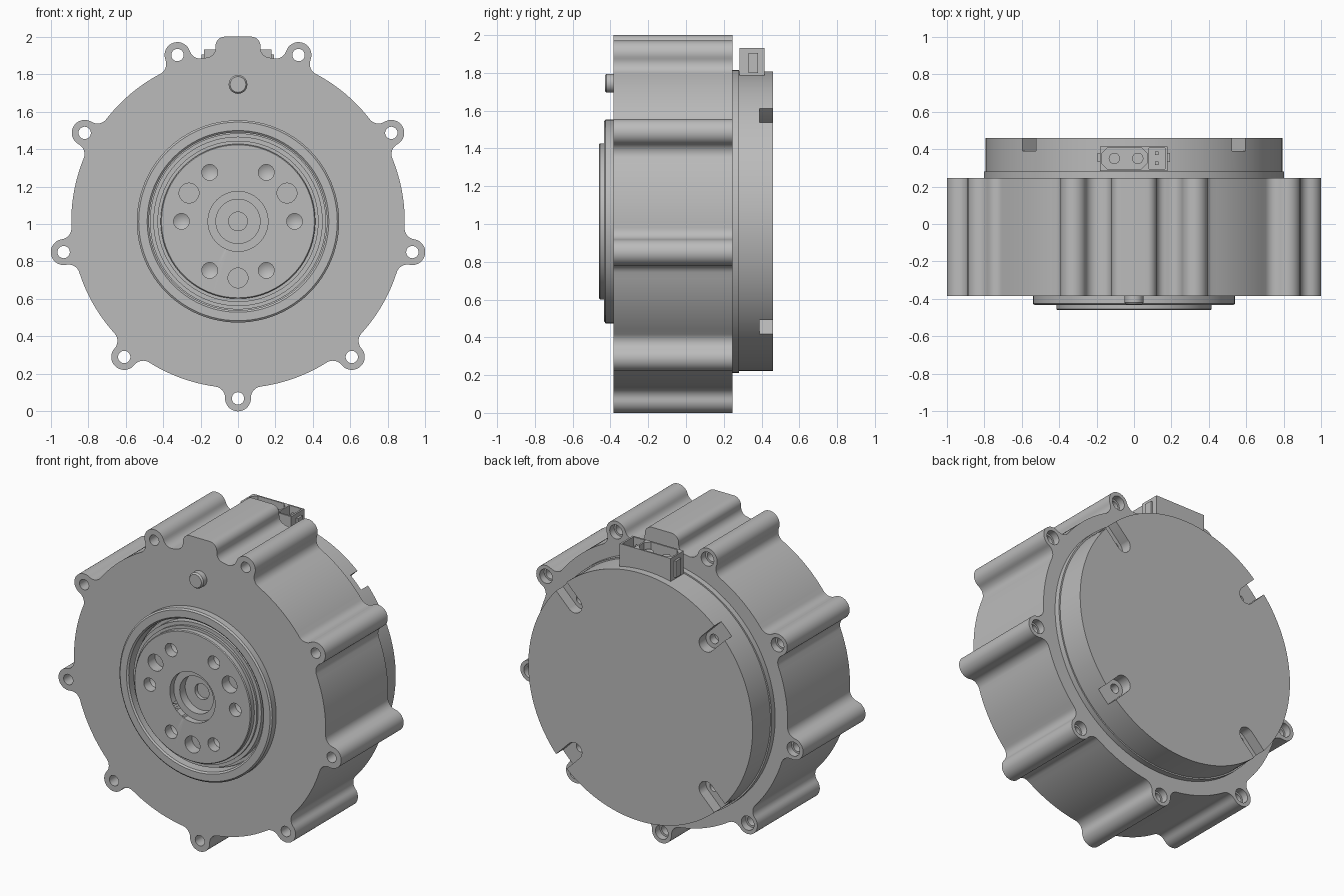
import bpy, bmesh
from math import sin, cos, pi, radians, sqrt, acos, atan2
from mathutils import Vector, Matrix

if "Cube" in bpy.data.objects:
    bpy.data.objects.remove(bpy.data.objects["Cube"])

AXIS_Z = 1.014      # height of the motor axis
BODY_R = 0.89
LUG_R, LUG_DIST, FILLET = 0.069, 0.945, 0.06
LUG_ANGLES = [radians(-90 + 40 * i) for i in range(9)]

grey = bpy.data.materials.new("machined grey")
grey.use_nodes = True
grey.diffuse_color = (0.5, 0.5, 0.5, 1)
grey.node_tree.nodes["Principled BSDF"].inputs["Base Color"].default_value = (0.5, 0.5, 0.5, 1)


def finish(name, bm):
    bmesh.ops.remove_doubles(bm, verts=bm.verts, dist=1e-5)
    bmesh.ops.recalc_face_normals(bm, faces=bm.faces)
    mesh = bpy.data.meshes.new(name)
    bm.to_mesh(mesh)
    bm.free()
    mesh.materials.append(grey)
    obj = bpy.data.objects.new(name, mesh)
    bpy.context.collection.objects.link(obj)
    return obj


def lathe(name, profile, x=0, z=0, steps=96):
    """Spin a (radius, y) profile about a y-parallel line; x, z are relative to the axis."""
    bm = bmesh.new()
    verts = [bm.verts.new((r, y, 0)) for r, y in profile]
    edges = [bm.edges.new(pair) for pair in zip(verts, verts[1:])]
    bmesh.ops.spin(bm, geom=verts + edges, cent=(0, 0, 0), axis=(0, 1, 0),
                   angle=2 * pi, steps=steps)
    bmesh.ops.translate(bm, verts=bm.verts, vec=(x, 0, AXIS_Z + z))
    return finish(name, bm)


def rod(name, r, y0, y1, x=0, z=0, steps=32):
    return lathe(name, [(0, y0), (r, y0), (r, y1), (0, y1)], x, z, steps)


def prism(name, points, base, vec):
    """Extrude a closed outline of 3D points along vec."""
    bm = bmesh.new()
    face = bm.faces.new([bm.verts.new(Vector(p) + Vector(base)) for p in points])
    new = bmesh.ops.extrude_face_region(bm, geom=[face], use_keep_orig=True)["geom"]
    bmesh.ops.translate(bm, vec=vec, verts=[v for v in new if isinstance(v, bmesh.types.BMVert)])
    return finish(name, bm)


def box(name, lo, hi, turn=0):
    bm = bmesh.new()
    bmesh.ops.create_cube(bm, size=1)
    lo, hi = Vector(lo), Vector(hi)
    bmesh.ops.scale(bm, vec=hi - lo, verts=bm.verts)
    bmesh.ops.translate(bm, vec=(lo + hi) / 2, verts=bm.verts)
    if turn:
        bmesh.ops.rotate(bm, verts=bm.verts, cent=(0, 0, AXIS_Z),
                         matrix=Matrix.Rotation(-turn, 3, 'Y'))
    return finish(name, bm)


def cut(obj, cutters):
    for c in cutters:
        mod = obj.modifiers.new("cut", 'BOOLEAN')
        mod.operation, mod.solver, mod.object = 'DIFFERENCE', 'EXACT', c
    graph = bpy.context.evaluated_depsgraph_get()
    mesh = bpy.data.meshes.new_from_object(obj.evaluated_get(graph))
    obj.modifiers.clear()
    obj.data = mesh
    for c in cutters:
        bpy.data.objects.remove(c)


def polar(r, a):
    return Vector((r * cos(a), r * sin(a)))


def arc(center, r, a0, a1, n):
    return [center + polar(r, a0 + (a1 - a0) * i / n) for i in range(n + 1)]


# Housing outline: body arcs, filleted round lugs and one flat-topped tab
fd = BODY_R + FILLET
half = acos((fd ** 2 + LUG_DIST ** 2 - (LUG_R + FILLET) ** 2) / (2 * fd * LUG_DIST))


def lug_points(t):
    lug, before, after = polar(LUG_DIST, t), polar(fd, t - half), polar(fd, t + half)
    d0, d1 = before - lug, after - lug
    a0 = atan2(d0.y, d0.x) - t
    a0 = atan2(sin(a0), cos(a0)) + t
    sweep = 2 * (t - a0)
    pts = arc(before, FILLET, t - half + pi, a0 + pi, 8)
    # the fillet turns the short way round
    turn = atan2(sin(a0 - t + half), cos(a0 - t + half))
    pts = arc(before, FILLET, t - half + pi, t - half + pi + turn, 8)
    pts += arc(lug, LUG_R, a0, a0 + sweep, 20)[1:-1]
    pts += arc(after, FILLET, t + half + pi - turn, t + half + pi, 8)
    return pts


def tab_points():
    f, w, top, c = 0.05, 0.12, 0.986, 0.05
    cen = Vector((w + f, sqrt((BODY_R + f) ** 2 - (w + f) ** 2)))
    start = atan2(cen.y, cen.x) + pi
    right = arc(cen, f, start, pi, 8) + arc(Vector((w - c, top - c)), c, 0, pi / 2, 8)
    return right + [Vector((-p.x, p.y)) for p in reversed(right)]


outline = []
groups = [lug_points(t) for t in LUG_ANGLES]
groups.insert(5, tab_points())
for i, g in enumerate(groups):
    nxt = groups[(i + 1) % len(groups)]
    a0, a1 = atan2(g[-1].y, g[-1].x), atan2(nxt[0].y, nxt[0].x)
    outline += g + arc(Vector((0, 0)), BODY_R, a0, a0 + (a1 - a0) % (2 * pi), 12)[1:-1]

housing = prism("housing", [(p.x, 0, p.y) for p in outline], (0, -0.385, AXIS_Z), (0, 0.63, 0))
cutters = [rod("hub_bore", 0.475, -0.6, -0.34, steps=96)]
for t in LUG_ANGLES:
    p = polar(LUG_DIST, t)
    cutters.append(lathe("bolt_hole", [(0, -0.6), (0.033, -0.6), (0.033, 0.2), (0.045, 0.2),
                                       (0.045, 0.4), (0, 0.4)], p.x, p.y, 24))
cut(housing, cutters)

# Front: raised collar, output hub and locating pin
collar = lathe("front_collar", [(0.475, -0.38), (0.54, -0.38), (0.54, -0.425), (0.53, -0.433),
                                (0.485, -0.433), (0.475, -0.425), (0.475, -0.38)])
hub = lathe("output_hub", [(0, -0.3), (0.47, -0.3), (0.47, -0.36), (0.452, -0.36), (0.452, -0.41),
                           (0.43, -0.41), (0.43, -0.425), (0.413, -0.425), (0.413, -0.455),
                           (0.408, -0.46), (0, -0.46)])
cutters = [lathe("hub_center", [(0, -0.6), (0.16, -0.6), (0.16, -0.42), (0.118, -0.42),
                                (0.118, -0.365), (0.05, -0.365), (0.05, -0.31), (0, -0.31)], steps=64)]
for i in range(6):
    p = polar(0.302, i * pi / 3)
    cutters.append(lathe("screw_hole", [(0, -0.6), (0.042, -0.6), (0.042, -0.4), (0, -0.375)],
                         p.x, p.y, 24))
for i in range(3):
    p = polar(0.302, radians(-90 + 120 * i))
    cutters.append(rod("dowel_hole", 0.053, -0.6, -0.39, p.x, p.y))
cut(hub, cutters)

pin = lathe("locating_pin", [(0, -0.37), (0.05, -0.37), (0.05, -0.42), (0.042, -0.43), (0, -0.43)],
            0, 0.731, 32)

# Rear cover with four open screw slots
cover = lathe("rear_cover", [(0, 0.2), (0.802, 0.2), (0.802, 0.28), (0.793, 0.28),
                             (0.793, 0.46), (0, 0.46)], steps=128)
cutters = []
for i in range(4):
    a = pi / 4 + i * pi / 2
    p = polar(0.66, a)
    cutters.append(rod("slot_end", 0.0525, 0.39, 0.6, p.x, p.y))
    cutters.append(box("slot", (0.66, 0.39, AXIS_Z - 0.0525), (0.9, 0.6, AXIS_Z + 0.0525), a))
    p = polar(0.668, a)
    cutters.append(rod("slot_screw_hole", 0.03, 0.34, 0.5, p.x, p.y, 24))
cut(cover, cutters)

# Cable connector on top of the cover
shell = box("connector_shell", (-0.182, 0.283, 1.78), (0.178, 0.415, 1.932))
x0, x1, y0, y1, c = -0.172, 0.07, 0.294, 0.406, 0.03
octagon = [(x0 + c, y0, 0), (x1 - c, y0, 0), (x1, y0 + c, 0), (x1, y1 - c, 0),
           (x1 - c, y1, 0), (x0 + c, y1, 0), (x0, y1 - c, 0), (x0, y0 + c, 0)]
cut(shell, [prism("power_socket", octagon, (0, 0, 1.83), (0, 0, 0.2)),
            box("signal_socket", (0.08, 0.294, 1.83), (0.166, 0.406, 2.1))])
for side, x in (("right", -0.188), ("left", 0.184)):
    box(side + "_connector_tab", (x - 0.008, 0.33, 1.80), (x + 0.008, 0.38, 1.905))
for side, x in (("right", -0.105), ("left", 0.02)):
    ring = [(0.03 * cos(k * pi / 12), 0.03 * sin(k * pi / 12), 0) for k in range(24)]
    prism(side + "_power_pin", ring, (x, 0.35, 1.82), (0, 0, 0.08))
for side, y in (("front", 0.325), ("rear", 0.378)):
    box(side + "_signal_pin", (0.112, y - 0.009, 1.82), (0.13, y + 0.009, 1.9))

# Smooth shading with crisp edges
bpy.ops.object.select_all(action='DESELECT')
for obj in bpy.context.collection.objects:
    if obj.type == 'MESH':
        obj.select_set(True)
        bpy.context.view_layer.objects.active = obj
bpy.ops.object.shade_smooth_by_angle(angle=radians(30))
